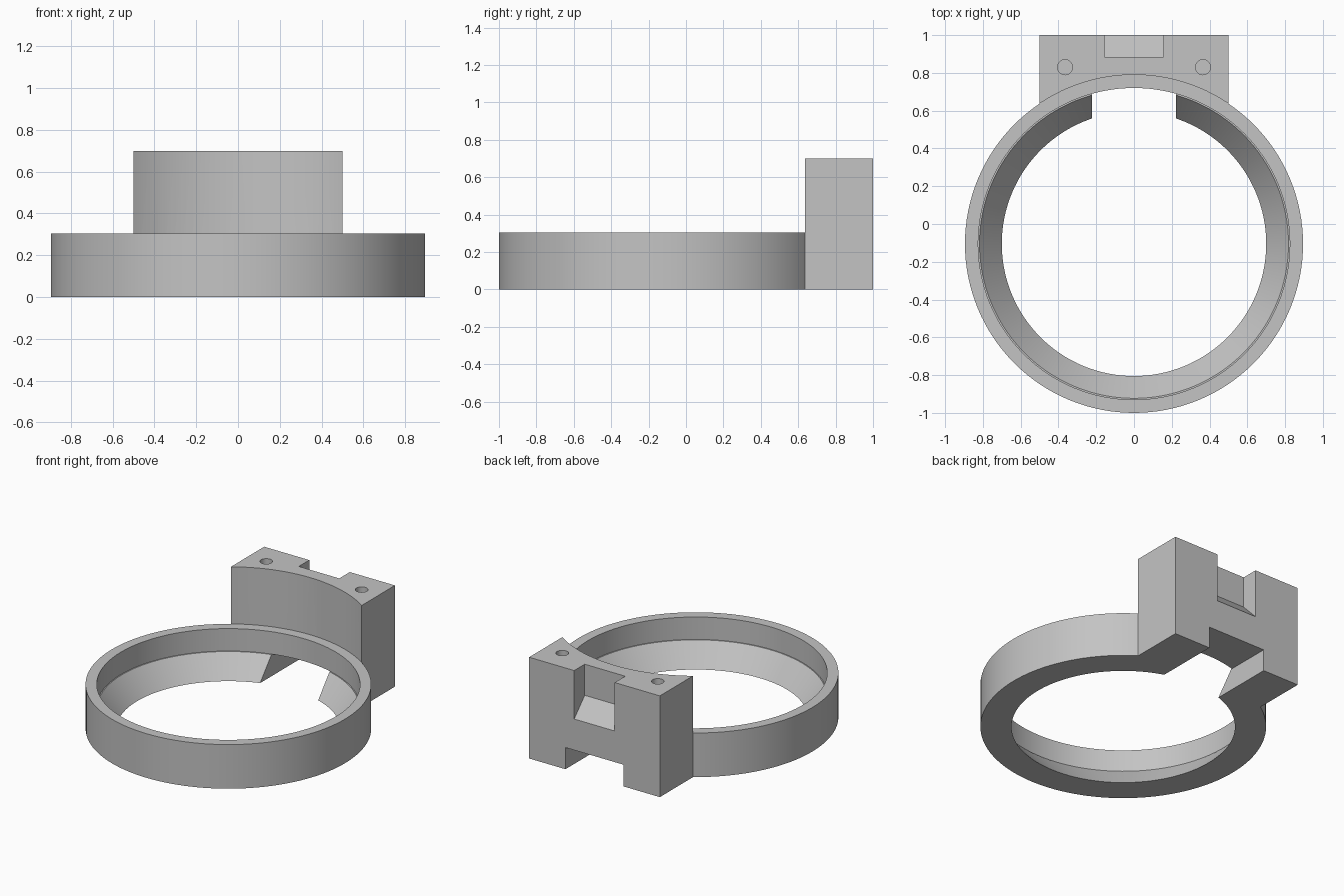
import bpy, bmesh, math
from mathutils import Matrix, Vector

SEGMENTS = 128
RING_Y = -0.105            # ring axis
OUTER, RIM, THROAT = 0.895, 0.825, 0.70
RING_H, LEDGE_Z, MOUNT_H = 0.305, 0.15, 0.70

old = bpy.data.objects.get("Cube")
if old:
    bpy.data.objects.remove(old, do_unlink=True)

grey = bpy.data.materials.new("plain grey")
grey.use_nodes = True
colour = (0.55, 0.55, 0.55, 1)
grey.diffuse_color = colour
grey.node_tree.nodes["Principled BSDF"].inputs["Base Color"].default_value = colour


def finish(name, bm):
    bmesh.ops.recalc_face_normals(bm, faces=bm.faces)
    mesh = bpy.data.meshes.new(name)
    bm.to_mesh(mesh)
    bm.free()
    mesh.materials.append(grey)
    obj = bpy.data.objects.new(name, mesh)
    bpy.context.collection.objects.link(obj)
    return obj


def lathe(name, profile, y):
    """Revolve a closed (radius, z) profile around a vertical axis."""
    bm = bmesh.new()
    rings = []
    for i in range(SEGMENTS):
        a = math.tau * i / SEGMENTS
        rings.append([bm.verts.new((r * math.cos(a), y + r * math.sin(a), z))
                      for r, z in profile])
    n = len(profile)
    for i in range(SEGMENTS):
        p, q = rings[i], rings[(i + 1) % SEGMENTS]
        for j in range(n):
            k = (j + 1) % n
            bm.faces.new((p[j], q[j], q[k], p[k]))
    return finish(name, bm)


def cylinder(name, x, y, r, z0, z1, segments=SEGMENTS):
    bm = bmesh.new()
    bmesh.ops.create_cone(bm, cap_ends=True, segments=segments, radius1=r, radius2=r,
                          depth=z1 - z0,
                          matrix=Matrix.Translation((x, y, (z0 + z1) / 2)))
    return finish(name, bm)


def prism(name, half_width, outline):
    """Extrude a (y, z) outline symmetrically along x."""
    bm = bmesh.new()
    face = bm.faces.new([bm.verts.new((-half_width, y, z)) for y, z in outline])
    ext = bmesh.ops.extrude_face_region(bm, geom=[face])
    verts = [g for g in ext["geom"] if isinstance(g, bmesh.types.BMVert)]
    bmesh.ops.translate(bm, verts=verts, vec=Vector((2 * half_width, 0, 0)))
    return finish(name, bm)


def combine(target, other, operation):
    mod = target.modifiers.new(operation.lower(), "BOOLEAN")
    mod.operation = operation
    mod.solver = "EXACT"
    mod.object = other
    bpy.context.view_layer.objects.active = target
    bpy.ops.object.modifier_apply(modifier=mod.name)
    bpy.data.objects.remove(other, do_unlink=True)


# Ring with a straight rim, a tiny ledge and a tapered throat
ring = lathe("clamp_ring", [(OUTER, 0), (OUTER, RING_H), (RIM, RING_H),
                            (RIM, LEDGE_Z), (RIM - 0.007, LEDGE_Z), (THROAT, 0)], RING_Y)

# Mounting block, hollowed to follow the ring
mount = prism("mounting_block", 0.5, [(0.4, 0), (1, 0), (1, MOUNT_H), (0.4, MOUNT_H)])
combine(mount, cylinder("upper_cutter", 0, RING_Y, OUTER, RING_H, 1), "DIFFERENCE")
combine(mount, cylinder("lower_cutter", 0, RING_Y, 0.86, -0.1, 0.4), "DIFFERENCE")

# Blind screw holes
for side in (-1, 1):
    combine(mount, cylinder("hole_cutter", side * 0.365, 0.83, 0.04, 0.35, 0.8, 32),
            "DIFFERENCE")

# Rear pocket with a sloping floor
combine(mount, prism("pocket_cutter", 0.155, [(0.885, 0.8), (0.885, 0.485),
                                              (1, 0.365), (1.1, 0.26), (1.1, 0.8)]),
        "DIFFERENCE")

# Join the two and cut the channel under the block
combine(ring, mount, "UNION")
combine(ring, prism("channel_cutter", 0.222, [(0.3, -0.1), (1.1, -0.1),
                                             (1.1, LEDGE_Z), (0.3, LEDGE_Z)]), "DIFFERENCE")
ring.name = "ring_with_mounting_block"

# Smooth curves, sharp edges
bpy.ops.object.select_all(action="DESELECT")
ring.select_set(True)
bpy.context.view_layer.objects.active = ring
bpy.ops.object.shade_smooth_by_angle(angle=math.radians(20))
